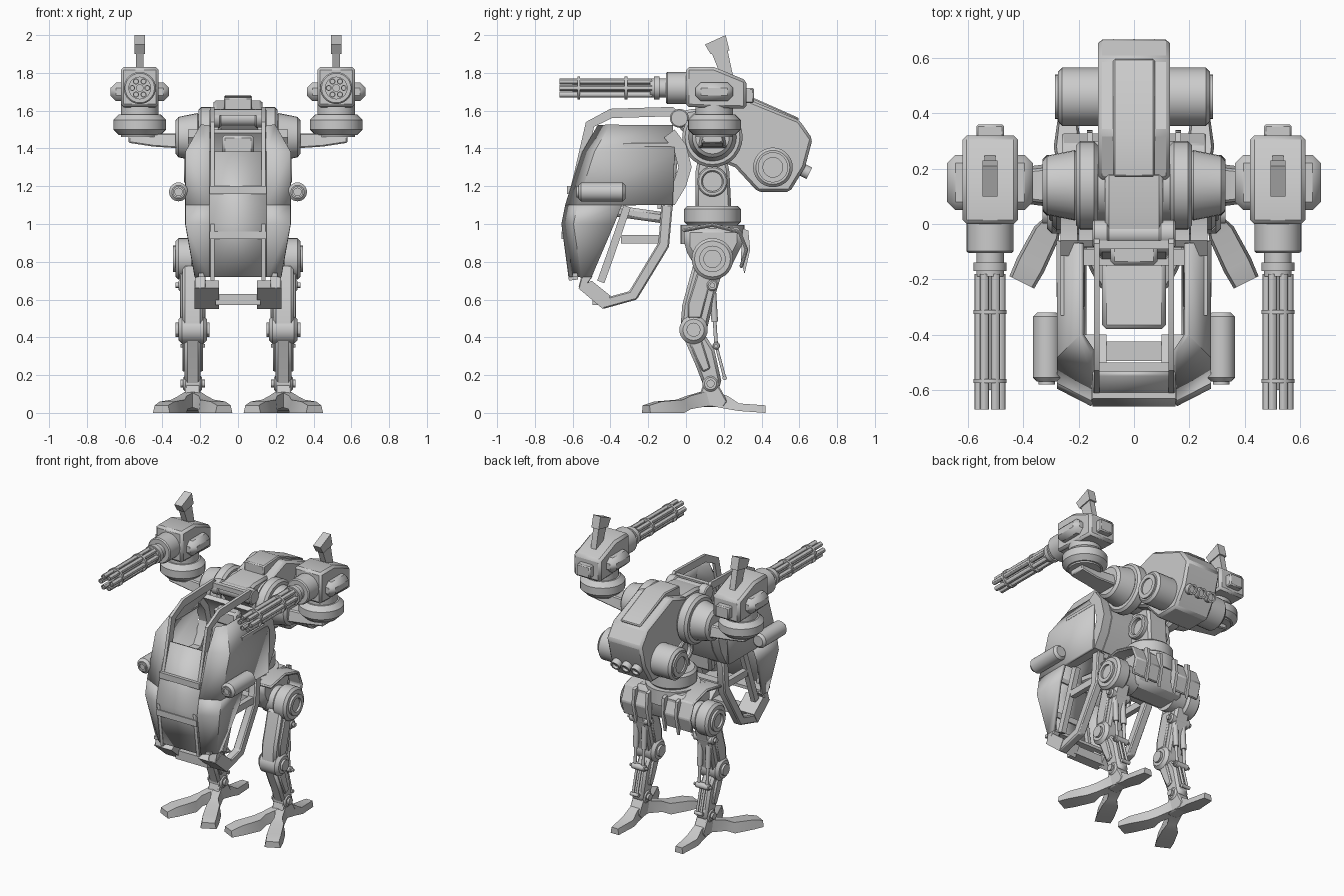
import bpy, bmesh, math
from mathutils import Vector

if "Cube" in bpy.data.objects:
    bpy.data.objects.remove(bpy.data.objects["Cube"], do_unlink=True)

GREY = (0.6, 0.6, 0.6, 1)
metal = bpy.data.materials.new("grey_metal")
metal.use_nodes = True
metal.diffuse_color = GREY
metal.node_tree.nodes["Principled BSDF"].inputs["Base Color"].default_value = GREY

# Directions, chamfer sizes and anchor points
LEFT, BACK, UP = Vector((1, 0, 0)), Vector((0, 1, 0)), Vector((0, 0, 1))
FORWARD = -BACK
FINE, SOFT, BROAD = .007, .015, .03
GUN = Vector((.52, .15, 1.72))
HUB = Vector((0, .14, 1.46))
TANK = Vector((0, .46, 1.3))
SHELL = Vector((0, -.3, 1.1))
HIP = Vector((0, .14, .815))
LEG = LEFT * .24
KNEE = LEG + Vector((0, .04, .44))
ANKLE = LEG + Vector((0, .13, .155))
FOOT = LEG + BACK * .12
parts = []


def skin(name, rings, at, closed=True, bevel=0, thick=0):
    """Join point rows into a surface; parts clear of the centre plane are mirrored."""
    bm = bmesh.new()
    rows = [[bm.verts.new(at + Vector(p)) for p in ring] for ring in rings]
    count = len(rows[0])
    for a, b in zip(rows, rows[1:]):
        for i in range(count if closed else count - 1):
            j = (i + 1) % count
            bm.faces.new((a[i], a[j], b[j], b[i]))
    if closed:
        bm.faces.new(rows[0])
        bm.faces.new(rows[-1])
    bmesh.ops.recalc_face_normals(bm, faces=bm.faces)
    one_sided = all(v.co.x > 0 for v in bm.verts)
    mesh = bpy.data.meshes.new(name)
    bm.to_mesh(mesh)
    bm.free()
    mesh.materials.append(metal)
    part = bpy.data.objects.new(name, mesh)
    bpy.context.collection.objects.link(part)
    if thick:
        mod = part.modifiers.new("thickness", "SOLIDIFY")
        mod.thickness, mod.offset = thick, 0
    if bevel:
        mod = part.modifiers.new("chamfer", "BEVEL")
        mod.width, mod.segments, mod.limit_method = bevel, 1, "ANGLE"
    if one_sided:
        mod = part.modifiers.new("other_side", "MIRROR")
        mod.use_mirror_merge = False
    parts.append(part)


def prism(name, profile, at, width, bevel=0):
    """Side profile of (y, z) points, extruded evenly across x."""
    skin(name, [[(x, y, z) for y, z in profile] for x in (-width / 2, width / 2)], at, bevel=bevel)


def block(name, at, size, bevel=0):
    width, y, z = size[0], size[1] / 2, size[2] / 2
    prism(name, [(-y, -z), (y, -z), (y, z), (-y, z)], at, width, bevel)


def cylinder(name, at, axis, radius, length, tip=1, bevel=0, hollow=False, sides=28):
    """Round part starting at a point; it may taper or have a recessed end."""
    profile = [(radius, 0), (radius * tip, length)]
    if hollow:
        profile += [(radius * tip * .65, length), (radius * tip * .65, length - radius / 2)]
    turn = UP.rotation_difference(axis.normalized())
    angles = [math.tau * i / sides for i in range(sides)]
    skin(name, [[turn @ Vector((r * math.cos(a), r * math.sin(a), d)) for a in angles]
                for r, d in profile], at, bevel=bevel)


def rod(name, start, end, radius):
    cylinder(name, start, end - start, radius, (end - start).length, sides=14)


def band(name, path, at, width, thick, bevel=0):
    """Bent flat bar along a clockwise (y, z) path, thickened inwards."""
    points = [Vector(p) for p in path]
    rings = []
    for i, p in enumerate(points):
        run = (points[min(i + 1, len(points) - 1)] - points[max(i - 1, 0)]).normalized()
        q = p + Vector((run.y, -run.x)) * thick
        rings.append([(x, *e) for x, e in ((-width / 2, p), (width / 2, p), (width / 2, q), (-width / 2, q))])
    skin(name, rings, at, bevel=bevel)


def limb(name, at, direction, sections, bevel=0):
    """Horizontal tapering limb from (distance, half width, low, high) sections."""
    way = direction.normalized()
    side = way.cross(UP)
    skin(name, [[way * d + side * w + UP * low, way * d - side * w + UP * low,
                 way * d - side * w * .8 + UP * high, way * d + side * w * .8 + UP * high]
                for d, w, low, high in sections], at, bevel=bevel)


# Gun pods
prism("gun_pod", [(-.15, -.1), (-.15, .11), (0, .11), (.17, .04), (.17, -.11)], GUN, width=.2, bevel=SOFT)
block("pod_side_boxes", GUN - UP * .02, (.31, .2, .1), bevel=BROAD)
block("pod_rear_box", GUN + Vector((0, .18, -.04)), (.1, .06, .08), bevel=FINE)
prism("pod_fin_stem", [(.02, .1), (.1, .06), (.07, .2), (-.02, .2)], GUN, width=.04)
prism("pod_fin_tip", [(-.02, .18), (.08, .2), (.06, .28), (-.05, .23)], GUN, width=.055)
cylinder("pod_turntable", GUN - UP * .25, UP, radius=.14, length=.11, bevel=BROAD)
cylinder("turntable_collar", GUN - UP * .26, UP, radius=.1, length=.2)
cylinder("gun_housing", GUN + FORWARD * .14, FORWARD, radius=.085, length=.115, bevel=FINE)
cylinder("gun_collar", GUN + FORWARD * .2, FORWARD, radius=.05, length=.14)
rod("gun_spindle", GUN + FORWARD * .3, GUN + FORWARD * .75, radius=.02)
for i in range(6):
    turn = math.tau * i / 6
    spoke = LEFT * math.cos(turn) + UP * math.sin(turn)
    cylinder(f"gun_barrel_{i}", GUN + spoke * .04 + FORWARD * .33, FORWARD, radius=.016, length=.49, hollow=True, sides=12)
for i, (reach, length) in enumerate(((.29, .03), (.46, .015), (.71, .015))):
    cylinder(f"barrel_clamp_{i}", GUN + FORWARD * reach, FORWARD, radius=.06, length=length)

# Shoulders and arms
cylinder("shoulder_core", HUB - LEFT * .2, LEFT, radius=.13, length=.4)
cylinder("shoulder_ring", HUB + LEFT * .13, LEFT, radius=.16, length=.08, bevel=SOFT)
cylinder("shoulder_cap", HUB + LEFT * .2, LEFT, radius=.13, length=.13, tip=.8, bevel=SOFT)
limb("arm", HUB, LEFT, [(.2, .1, -.07, .07), (.3, .08, -.06, .02), (.45, .06, -.05, .02), (.58, .06, -.03, .03)], bevel=FINE)

# Rear hull
prism("rear_hull", [(-.3, .3), (-.13, .36), (.14, .25), (.21, .15), (.17, 0), (.09, -.13), (-.08, -.13), (-.2, 0), (-.32, .05)],
      TANK, width=.26, bevel=SOFT)
prism("hull_top_plate", [(-.29, .3), (-.29, .37), (-.13, .38), (.14, .26), (.1, .2)], TANK, width=.15, bevel=FINE)
prism("hull_front_block", [(-.2, .08), (-.2, .13), (-.1, .15), (.05, .15), (.05, -.1), (-.1, -.04)], HUB, width=.21, bevel=SOFT)
cylinder("rear_tank", TANK + LEFT * .1, LEFT, radius=.105, length=.175, bevel=SOFT)
cylinder("rear_tank_end", TANK + LEFT * .2, LEFT, radius=.08, length=.085, hollow=True)
for i in range(3):
    cylinder(f"exhaust_{i}", TANK + Vector((.075 * (i - 1), .13, 0)), BACK - UP / 2, radius=.034, length=.07, hollow=True, sides=16)
NECK = HUB + Vector((0, -.175, .1))
cylinder("neck_pivot", NECK - LEFT * .14, LEFT, radius=.042, length=.28)
cylinder("neck_pivot_end", NECK + LEFT * .09, LEFT, radius=.05, length=.06, bevel=FINE)

# Cockpit shell: each level is (height, half width, rear, nose)
CORNER = .15


def shell_row(height, half, rear, nose):
    return [(half, rear, height), (half, nose + .06, height), (CORNER, nose, height)]


upper = [shell_row(.42, .19, .23, -.16), shell_row(.28, .27, .24, -.24), shell_row(0, .27, .23, -.33)]
lower = [shell_row(0, .27, -.04, -.33), shell_row(-.1, .27, -.08, -.35), shell_row(-.38, .22, -.2, -.31)]
skin("cockpit_upper_side", upper, SHELL, closed=False, thick=.02)
skin("cockpit_lower_side", lower, SHELL, closed=False, thick=.02)
skin("cockpit_front", [[(-x, y, z), (x, y, z)] for x, y, z in (row[-1] for row in upper[1:] + lower[1:])],
     SHELL, closed=False, thick=.02)
for i, (y, z) in enumerate(((-.31, .08), (-.34, -.16))):
    block(f"front_strip_{i}", SHELL + Vector((0, y, z)), (CORNER * 2, .04, .04))
block("cockpit_floor", SHELL + Vector((0, -.25, -.37)), (.42, .1, .02))
back_edge = [(.24, 0), (.3, .1), (.33, .2), (.3, .32), (.24, .4)]
band("cockpit_back", back_edge[::-1], SHELL, width=.4, thick=.03)
band("side_rear_trim", back_edge[::-1], SHELL + LEFT * .235, width=.06, thick=.07)
block("side_sill", SHELL + Vector((.235, .1, .03)), (.07, .28, .06))
block("side_slot_ridge", SHELL + Vector((.25, .1, .32)), (.03, .26, .02))

# Side lamps
LAMP = SHELL + Vector((.315, -.27, .07))
cylinder("side_lamp", LAMP + BACK * .25, FORWARD, radius=.05, length=.25, bevel=SOFT)
cylinder("side_lamp_lens", LAMP, FORWARD, radius=.03, length=.01, hollow=True)
block("lamp_bracket", LAMP + Vector((-.04, .13, 0)), (.05, .12, .05))

# Roll cage
band("cage_rail", [(-.32, -.4), (-.36, -.1), (-.29, .18), (-.23, .44), (-.1, .51), (.23, .52), (.31, .45)],
     SHELL + LEFT * .135, width=.02, thick=.05)
block("cage_crossbar", NECK + Vector((0, -.04, .03)), (.26, .03, .03))

# Seat
prism("seat_back", [(.22, -.1), (.26, .28), (.2, .28), (.16, -.1)], SHELL, width=.26, bevel=SOFT)
block("headrest", SHELL + Vector((0, .19, .32)), (.17, .08, .1), bevel=SOFT)
prism("seat_pan", [(.2, -.1), (.2, -.04), (-.08, 0), (-.08, -.06)], SHELL, width=.23, bevel=SOFT)

# Frame under the cockpit
band("under_frame", [(.23, 0), (.21, -.22), (.04, -.5), (-.14, -.55), (-.27, -.44), (-.25, -.36)],
     SHELL + LEFT * .2, width=.055, thick=.06, bevel=FINE)
band("under_brace", [(-.17, -.4), (-.12, -.26), (-.03, 0)], SHELL + LEFT * .2, width=.035, thick=.04)
block("under_strut", SHELL + Vector((.2, .08, -.18)), (.035, .25, .045))
prism("foot_rest_block", [(-.27, -.44), (-.14, -.55), (-.1, -.48), (-.2, -.4)], SHELL + LEFT * .165, width=.13)
block("foot_rest_bar", SHELL + Vector((0, -.16, -.5)), (.24, .07, .06))
for i, drop in enumerate((0, .18)):
    block(f"frame_crossbar_{i}", SHELL + Vector((0, .18, -drop)), (.4, .06, .04))

# Waist and pelvis
WAIST = HIP + UP * .41
prism("waist_column", [(-.09, -.15), (.1, -.15), (.09, .05), (.06, .2), (-.06, .2), (-.09, .05)], WAIST, width=.15, bevel=SOFT)
cylinder("waist_hub", WAIST + LEFT * .05, LEFT, radius=.08, length=.055, bevel=FINE, hollow=True)
cylinder("waist_ring", HIP + UP * .18, UP, radius=.15, length=.1, bevel=SOFT)
cylinder("waist_base", HIP + UP * .08, UP, radius=.17, length=.1)
prism("pelvis", [(-.15, .17), (.16, .17), (.16, .08), (.09, -.06), (-.08, -.06), (-.15, .06)], HIP, width=.38, bevel=BROAD)
band("hip_guard", [(-.16, .16), (0, .19), (.15, .15), (.19, .05), (.16, -.05)], HIP + LEFT * .16, width=.2, thick=.02, bevel=FINE)
for i in range(2):
    prism(f"rear_fin_{i}", [(.16, .16), (.19, .15), (.2, .05), (.17, -.08), (.15, 0)], HIP + LEFT * (.06 + i / 10), width=.02)
cylinder("hip_axle", HIP + LEFT * .14, LEFT, radius=.09, length=.1)
cylinder("hip_joint", HIP + LEFT * .23, LEFT, radius=.11, length=.1, bevel=SOFT)
cylinder("hip_cap", HIP + LEFT * .3, LEFT, radius=.07, length=.045, hollow=True)

# Legs
prism("thigh", [(0, .35), (.16, .33), (.12, .2), (.07, 0), (-.07, 0), (-.06, .13)], KNEE, width=.11, bevel=SOFT)
prism("thigh_plate", [(.02, .3), (.1, .3), (.04, .06), (-.03, .06), (-.03, .14)], KNEE, width=.135, bevel=FINE)
prism("shin", [(-.15, .26), (-.03, .26), (.02, .18), (.06, 0), (.03, -.03), (-.03, -.03), (-.08, .1)], ANKLE, width=.085, bevel=SOFT)
prism("shin_plate", [(-.13, .26), (-.05, .24), (0, .08), (-.04, .06), (-.08, .14)], ANKLE, width=.11, bevel=FINE)
THIGH_PIN, CALF_PIN = KNEE + Vector((0, .1, .235)), ANKLE + Vector((0, .03, .2))
for name, centre, radius, width in (("knee", KNEE, .075, .15), ("ankle", ANKLE, .043, .1),
                                    ("thigh_pin", THIGH_PIN, .03, .15), ("calf_pin", CALF_PIN, .02, .1)):
    cylinder(name + "_joint", centre - LEFT * width / 2, LEFT, radius, width, bevel=radius / 4)
    cylinder(name + "_bolt", centre - LEFT * (width / 2 + SOFT), LEFT, radius / 2, width + SOFT * 2, sides=12)
HEEL_PIN = ANKLE + Vector((0, .075, .03))
for i, offset in enumerate((-LEFT * .03, LEFT * .03)):
    middle = THIGH_PIN.lerp(CALF_PIN, .6)
    rod(f"piston_sleeve_{i}", THIGH_PIN + offset, middle + offset, radius=.018)
    rod(f"piston_rod_{i}", middle + offset, CALF_PIN + offset, radius=.01)
    rod(f"ankle_rod_{i}", CALF_PIN + offset / 2, HEEL_PIN + offset / 2, radius=.008)
rod("heel_pin", HEEL_PIN - LEFT * .03, HEEL_PIN + LEFT * .03, radius=.012)

# Feet: two splayed front toes and one rear toe
prism("foot_block", [(-.06, .06), (-.03, .15), (.05, .15), (.1, .06), (.08, .03), (-.04, .03)], FOOT, width=.08, bevel=FINE)
front_toe = [(0, .04, .04, .12), (.12, .03, .02, .09), (.17, .05, 0, .07), (.3, .055, 0, .06), (.37, .05, 0, .04)]
rear_toe = [(0, .04, .04, .12), (.1, .04, .02, .09), (.16, .05, .01, .05), (.3, .03, 0, .04)]
limb("outer_toe", FOOT, FORWARD + LEFT / 2, front_toe)
limb("inner_toe", FOOT, FORWARD - LEFT / 2, front_toe)
limb("rear_toe", FOOT, BACK, rear_toe)

# Smooth the round parts, keep hard edges
bpy.ops.object.select_all(action="DESELECT")
for part in parts:
    part.select_set(True)
bpy.context.view_layer.objects.active = parts[0]
bpy.ops.object.shade_smooth_by_angle(angle=math.radians(30))
